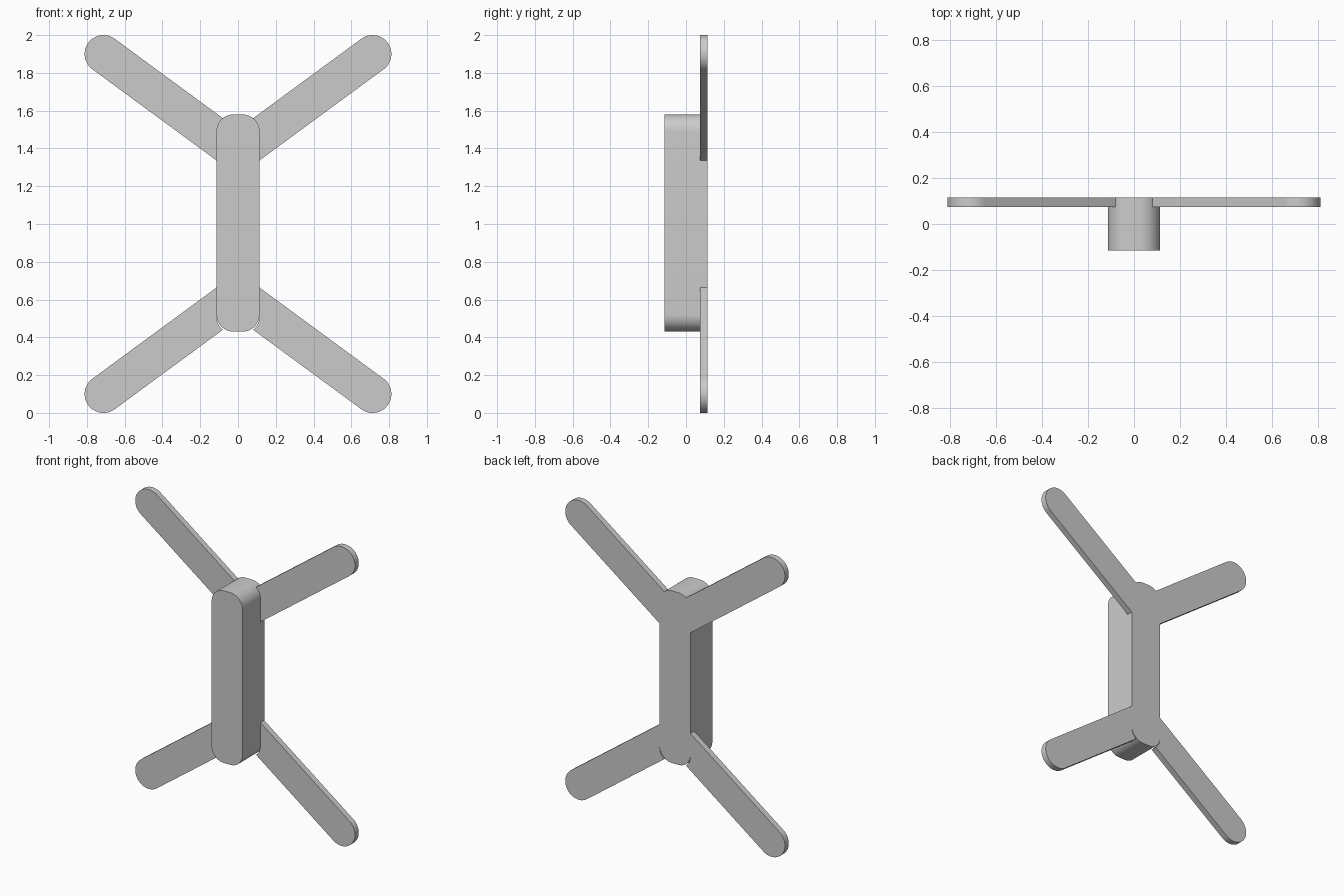
import bpy, bmesh
from math import sin, cos, tan, asin, radians

if "Cube" in bpy.data.objects:
    bpy.data.objects.remove(bpy.data.objects["Cube"])

HALF_W, BOTTOM, TOP, CORNER = 0.114, 0.43, 1.57 + 0.01, 0.09   # body outline
FRONT, ARM_FRONT, BACK = -0.115, 0.075, 0.115                  # depths in y
ANGLE, TIP_X, TIP_Z, RADIUS = radians(36.3), 0.712, 1.90, 0.10  # arm
MID = (BOTTOM + TOP) / 2


def arc(cx, cz, r, a0, a1, n):
    return [(cx + r * cos(a0 + (a1 - a0) * i / n),
             cz + r * sin(a0 + (a1 - a0) * i / n)) for i in range(n + 1)]


def extrude_profile(name, points, y0, y1):
    bm = bmesh.new()
    face = bm.faces.new([bm.verts.new((x, y0, z)) for x, z in points])
    new = bmesh.ops.extrude_face_region(bm, geom=[face])["geom"]
    verts = [g for g in new if isinstance(g, bmesh.types.BMVert)]
    bmesh.ops.translate(bm, verts=verts, vec=(0, y1 - y0, 0))
    bmesh.ops.recalc_face_normals(bm, faces=bm.faces)
    mesh = bpy.data.meshes.new(name)
    bm.to_mesh(mesh)
    bm.free()
    obj = bpy.data.objects.new(name, mesh)
    bpy.context.collection.objects.link(obj)
    bpy.ops.object.select_all(action='DESELECT')
    obj.select_set(True)
    bpy.context.view_layer.objects.active = obj
    bpy.ops.object.shade_smooth_by_angle(angle=radians(30))
    return obj


# Central body: upright bar with rounded corners
cx, cz = HALF_W - CORNER, TOP - CORNER
low = BOTTOM + CORNER
body = []
for i, (x, z) in enumerate([(cx, cz), (-cx, cz), (-cx, low), (cx, low)]):
    body += arc(x, z, CORNER, radians(90 * i), radians(90 * (i + 1)), 16)
extrude_profile("body", body, FRONT, BACK)

# Arm outline: round tip, inner end following the body's side and corner
nx, nz = -sin(ANGLE), cos(ANGLE)
gap = RADIUS - (nx * (cx - TIP_X) + nz * (cz - TIP_Z))
hit = ANGLE + asin(gap / CORNER)
low_x, low_z = TIP_X - RADIUS * nx, TIP_Z - RADIUS * nz
arm = arc(TIP_X, TIP_Z, RADIUS, ANGLE - radians(90), ANGLE + radians(90), 32)
arm += arc(cx, cz, CORNER, hit, 0, 10)
arm.append((HALF_W, low_z - tan(ANGLE) * (low_x - HALF_W)))

# Four arms, mirrored left/right and up/down, flush with the back
for side, sx in (("right", 1), ("left", -1)):
    for level, sz in (("upper", 1), ("lower", -1)):
        points = [(sx * x, MID + sz * (z - 1.0) + (1.0 - MID)) for x, z in arm]
        if sz < 0:
            # Lower arms share the body's mirrored corner
            points = [(sx * x, 2.0 - z) for x, z in arm]
        extrude_profile(f"{level}_{side}_arm", points, ARM_FRONT, BACK)
